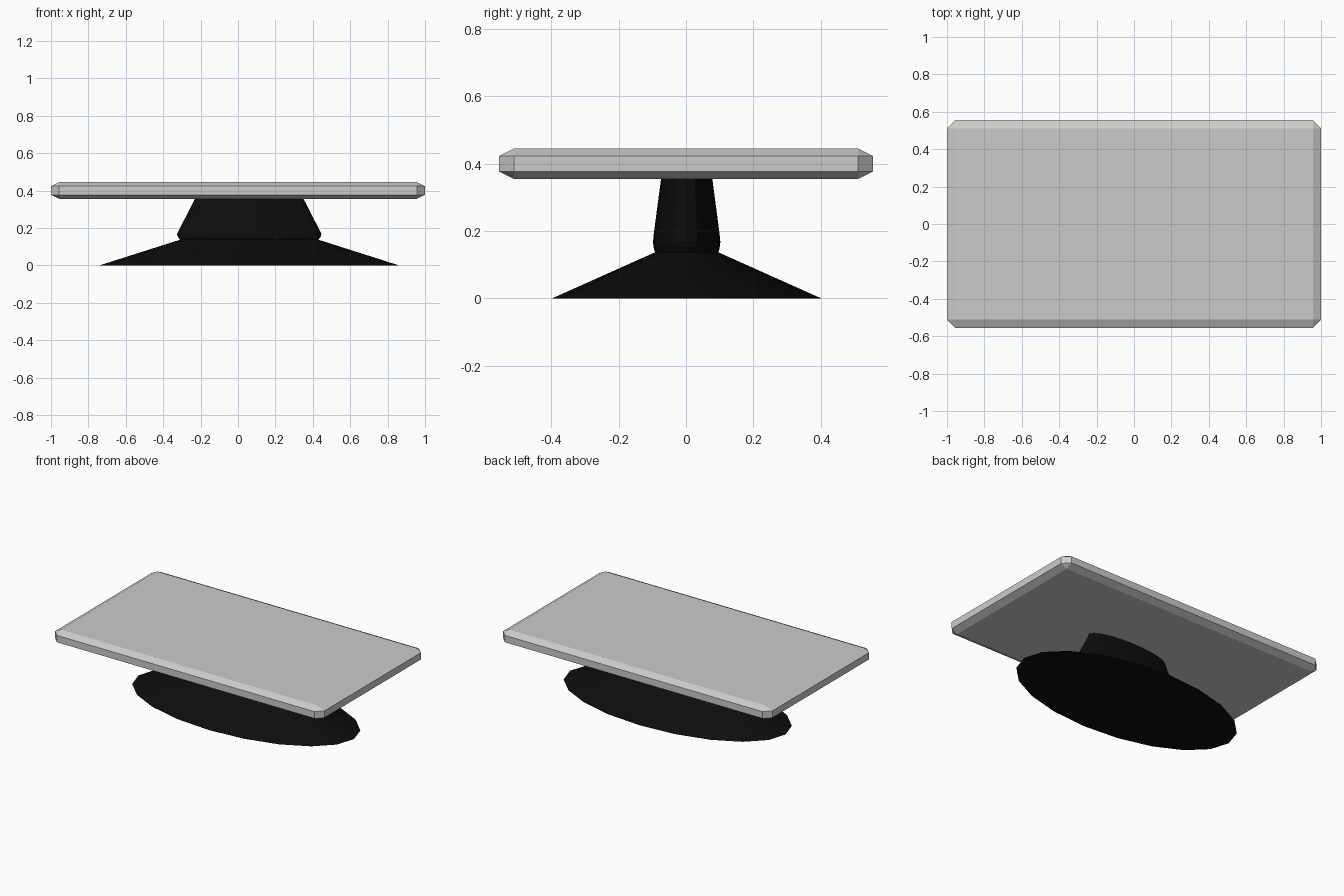
import bpy, bmesh
from math import cos, sin, tau

if "Cube" in bpy.data.objects:
    bpy.data.objects.remove(bpy.data.objects["Cube"])

SIDES = 20
CX, CY = 0.06, 0.002

# Bevelled table top: chamfer in a unit frame, then flatten
bm = bmesh.new()
bmesh.ops.create_cube(bm, size=2.0)
bmesh.ops.scale(bm, vec=(1.0, 0.555, 0.09), verts=bm.verts)
bmesh.ops.bevel(bm, geom=bm.edges[:], offset=0.044, offset_type='OFFSET',
                segments=1, profile=0.5, affect='EDGES')
bmesh.ops.scale(bm, vec=(1.0, 1.0, 0.5), verts=bm.verts)
bmesh.ops.translate(bm, vec=(0, 0, 0.4), verts=bm.verts)
mesh = bpy.data.meshes.new("table_top")
bm.to_mesh(mesh)
bm.free()
bpy.context.collection.objects.link(bpy.data.objects.new("table_top", mesh))

# Pedestal: oval rings (x radius, y radius, height) from foot to table
rings = [
    (0.80, 0.400, 0.000),
    (0.37, 0.094, 0.137),
    (0.381, 0.098, 0.150),
    (0.386, 0.100, 0.167),
    (0.375, 0.098, 0.190),
    (0.290, 0.076, 0.356),
]
bm = bmesh.new()
loops = []
for rx, ry, z in rings:
    loops.append([bm.verts.new((CX + rx * cos(tau * i / SIDES),
                                CY + ry * sin(tau * i / SIDES), z))
                  for i in range(SIDES)])
for low, high in zip(loops, loops[1:]):
    for i in range(SIDES):
        j = (i + 1) % SIDES
        bm.faces.new((low[i], low[j], high[j], high[i]))
bm.faces.new(loops[0][::-1])
bm.faces.new(loops[-1])
mesh = bpy.data.meshes.new("pedestal")
bm.to_mesh(mesh)
bm.free()
pedestal = bpy.data.objects.new("pedestal", mesh)
bpy.context.collection.objects.link(pedestal)

# Black finish and smooth sides
black = bpy.data.materials.new("black_finish")
black.diffuse_color = (0.004, 0.004, 0.004, 1)
black.use_nodes = True
black.node_tree.nodes["Principled BSDF"].inputs["Base Color"].default_value = black.diffuse_color
mesh.materials.append(black)
bpy.context.view_layer.objects.active = pedestal
pedestal.select_set(True)
bpy.ops.object.shade_smooth_by_angle(angle=0.5)
